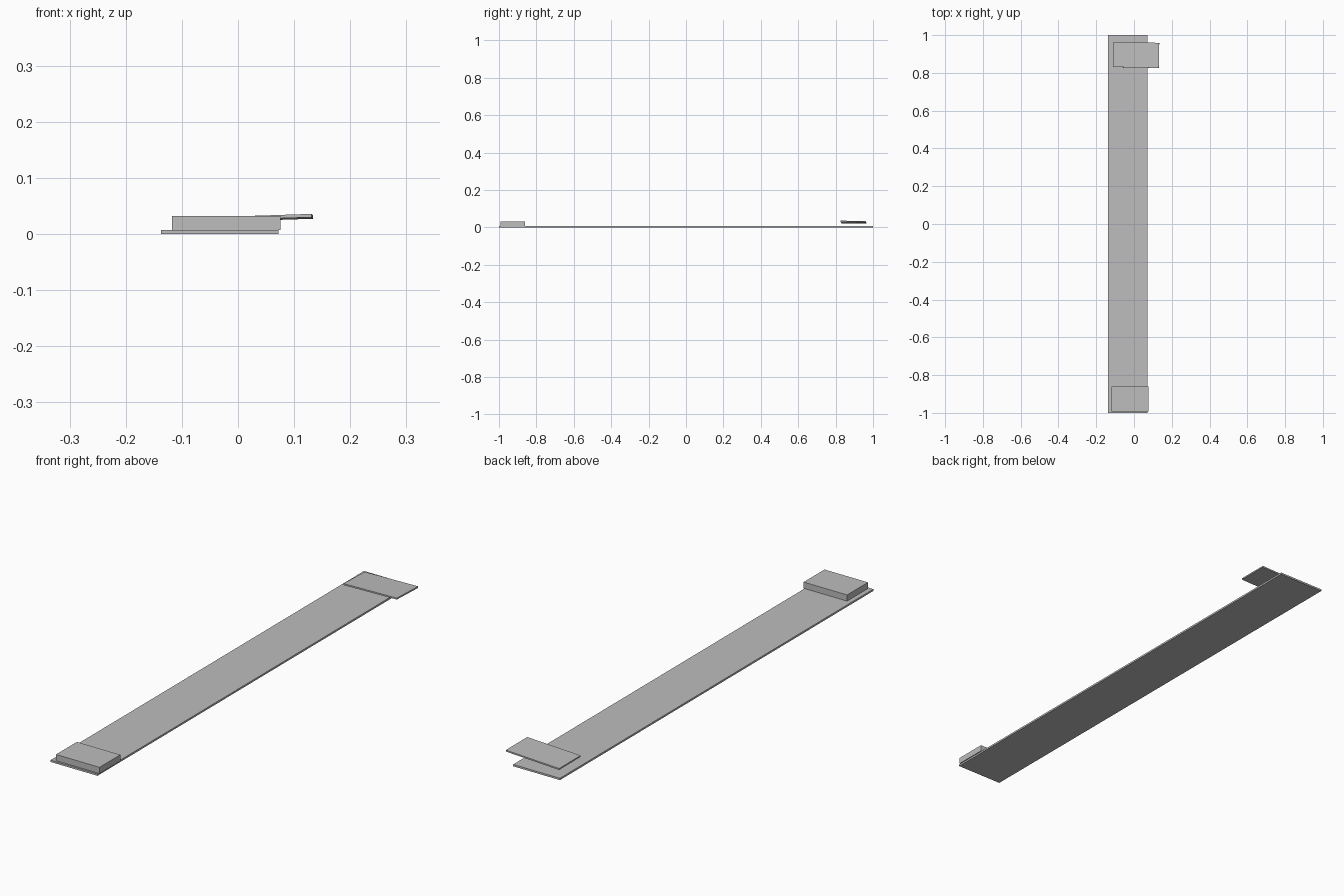
import bpy

if "Cube" in bpy.data.objects:
    bpy.data.objects.remove(bpy.data.objects["Cube"])

# One plain grey for everything
grey = bpy.data.materials.new("light grey")
grey.diffuse_color = (0.51, 0.51, 0.51, 1.0)
grey.use_nodes = True
grey.node_tree.nodes["Principled BSDF"].inputs["Base Color"].default_value = grey.diffuse_color


def box(name, size, centre, rotation=(0, 0, 0)):
    bpy.ops.mesh.primitive_cube_add(size=1, location=centre)
    ob = bpy.context.object
    ob.name = name
    ob.scale = size
    bpy.ops.object.transform_apply(location=False, rotation=False, scale=True)
    ob.rotation_euler = rotation
    ob.data.materials.append(grey)
    return ob


# Long thin board lying on the ground
box("long_board", (0.209, 2.0, 0.0075), (-0.0325, 0, 0.00375))

# Solid block resting on the front end
box("front_block", (0.194, 0.133, 0.0255), (-0.021, -0.926, 0.01975))

# Thin loose plate hovering slightly tilted over the back end
box("tilted_plate", (0.242, 0.133, 0.006), (0.0115, 0.895, 0.0277),
    (-0.02, -0.033, -0.02))
